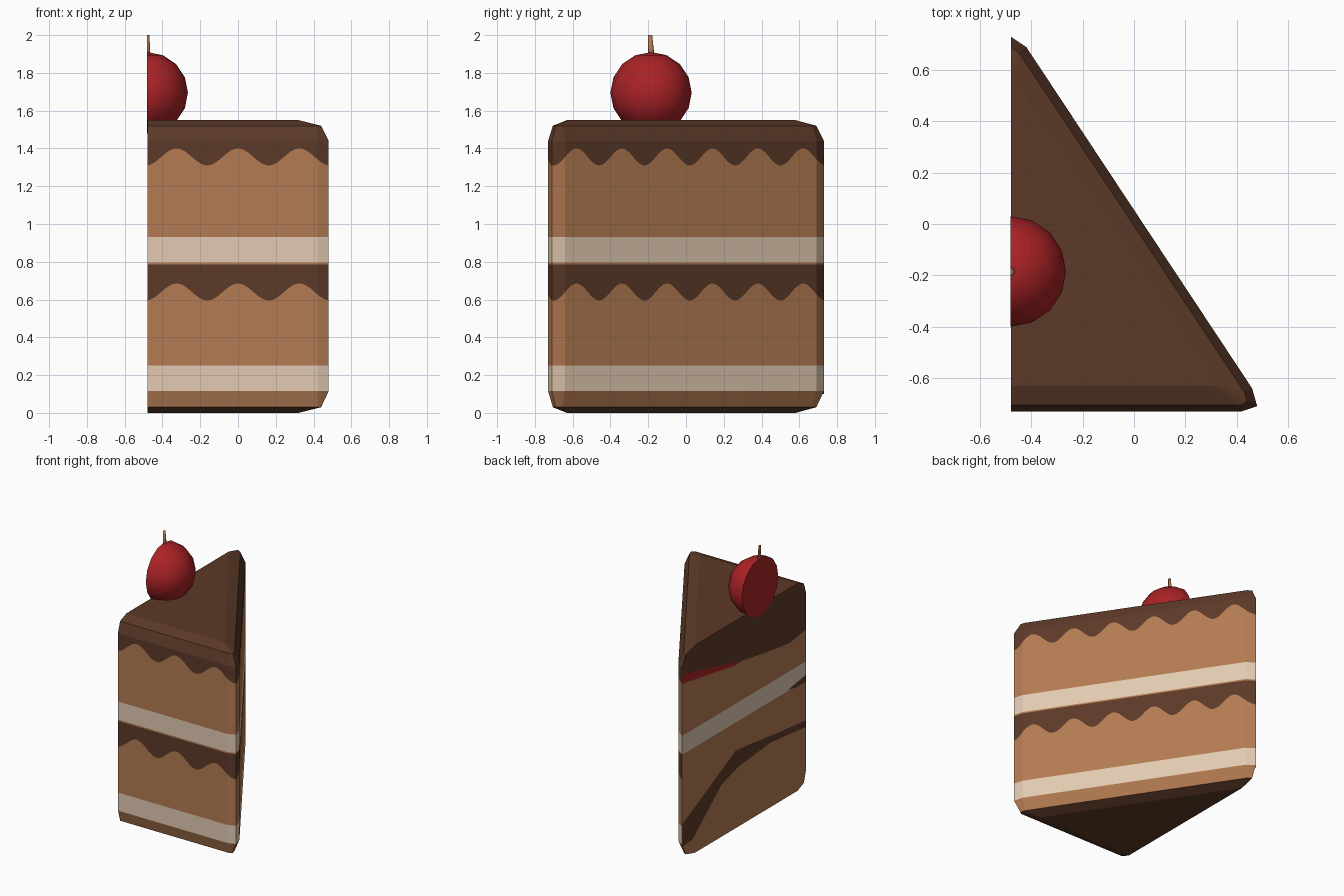
import bpy, bmesh, math
from mathutils import Vector, Matrix

if "Cube" in bpy.data.objects:
    bpy.data.objects.remove(bpy.data.objects["Cube"])


def material(name, rgb):
    m = bpy.data.materials.new(name)
    lin = [((c / 255 + 0.055) / 1.055) ** 2.4 for c in rgb]
    m.diffuse_color = (*lin, 1)
    m.use_nodes = True
    m.node_tree.nodes["Principled BSDF"].inputs["Base Color"].default_value = m.diffuse_color
    return m


SPONGE = material("sponge tan", (180, 123, 82))
CREAM = material("cream", (226, 202, 178))
ICING = material("chocolate icing", (92, 58, 40))
RED = material("cherry red", (170, 34, 38))
CUT = -0.48  # plane of the flat cut side


def finish(name, bm, mats):
    me = bpy.data.meshes.new(name)
    bm.to_mesh(me)
    bm.free()
    for m in mats:
        me.materials.append(m)
    ob = bpy.data.objects.new(name, me)
    bpy.context.collection.objects.link(ob)
    return ob


# Outlines seen from above: straight sides, bevel step, flat top
OUTER = [(CUT, -.73), (.42, -.73), (.48, -.71), (.46, -.64), (-.42, .69), (CUT, .73)]
MID = [(CUT, -.705), (.42, -.705), (.44, -.69), (.43, -.655), (-.45, .67), (CUT, .69)]
FLAT = [(CUT, -.63), (.31, -.63), (.32, -.625), (.315, -.61), (-.47, .57), (CUT, .58)]
STEPS = [72, 4, 4, 110, 5]


def sample(ring):
    pts = []
    for i, n in enumerate(STEPS):
        a, b = Vector(ring[i]), Vector(ring[i + 1])
        pts += [a.lerp(b, k / n) for k in range(n)]
    return pts + [Vector(ring[-1])]


outer = sample(OUTER)


# Scalloped lower edge of the icing
def wave(i):
    p = outer[i]
    if i <= STEPS[0] + STEPS[1]:
        return 0.045 * math.cos(2 * math.pi * p.x / 0.325)
    return 0.045 * math.cos(2 * math.pi * (p.y - 0.14) / 0.24)


# Rows: outline, height, wavy?, colour of the band above (0 sponge, 1 cream, 2 icing)
ROWS = [(FLAT, 0, 0, 2), (MID, .03, 0, 0), (OUTER, .115, 0, 1), (OUTER, .25, 0, 0),
        (OUTER, .64, 1, 2), (OUTER, .785, 0, 0), (OUTER, .795, 0, 1), (OUTER, .93, 0, 0),
        (OUTER, 1.355, 1, 2), (OUTER, 1.44, 0, 2), (MID, 1.52, 0, 2), (FLAT, 1.55, 0, 2)]

# Cake slice
bm = bmesh.new()
grid = []
for ring, z, wavy, _ in ROWS:
    grid.append([bm.verts.new((p.x, p.y, z + (wave(i) if wavy else 0)))
                 for i, p in enumerate(sample(ring))])
for r in range(len(ROWS) - 1):
    lo, hi = grid[r], grid[r + 1]
    for i in range(len(lo) - 1):
        f = bm.faces.new((lo[i], lo[i + 1], hi[i + 1], hi[i]))
        f.material_index = ROWS[r][3]
bm.faces.new(grid[-1]).material_index = 2
bm.faces.new(grid[0][::-1]).material_index = 2
bm.faces.new([row[0] for row in grid[::-1]] + [row[-1] for row in grid])
bmesh.ops.recalc_face_normals(bm, faces=bm.faces)
finish("cake_slice", bm, [SPONGE, CREAM, ICING])


# Streaks of colour on the cut side
def plate(name, pts, x, mat):
    bm = bmesh.new()
    f = bm.faces.new([bm.verts.new((x, y, z)) for y, z in pts])
    f.normal_update()
    if f.normal.x > 0:
        f.normal_flip()
    bmesh.ops.triangulate(bm, faces=bm.faces)
    finish(name, bm, [mat])


plate("cut_side_icing", [(-.73, 1.17), (-.73, 1.44), (-.705, 1.52), (-.63, 1.55), (.58, 1.55),
      (.69, 1.52), (.73, 1.44), (.73, 1.39), (.02, 1.22), (-.3, 1.17), (-.55, 1.14)],
      CUT - .001, ICING)
plate("cut_side_cherry_streak", [(.73, 1.39), (.02, 1.22), (.12, 1.22), (.73, 1.32)],
      CUT - .001, RED)
plate("cut_side_cream", [(.73, .79), (.73, .93), (-.73, .93), (-.73, .79)], CUT - .001, CREAM)
plate("cut_side_notch", [(-.52, .80), (-.73, .83), (-.73, .78), (-.6, .78)],
      CUT - .002, ICING)
plate("cut_side_lower_icing", [(.73, .10), (.73, .27), (.1, .58), (-.1, .56), (-.37, .526),
      (-.66, .497), (-.73, .49), (-.73, .44), (-.31, .483), (.01, .453), (.1, .44),
      (.27, .387), (.61, .11)], CUT - .001, ICING)


# Cut a solid flat along the cut side and close it
def halve(bm, x):
    bmesh.ops.bisect_plane(bm, geom=bm.verts[:] + bm.edges[:] + bm.faces[:],
                           plane_co=(x, 0, 0), plane_no=(1, 0, 0), clear_inner=True)
    bmesh.ops.holes_fill(bm, edges=[e for e in bm.edges if e.is_boundary], sides=0)
    bmesh.ops.recalc_face_normals(bm, faces=bm.faces)
    for f in bm.faces:
        f.smooth = abs(f.normal.x) < 0.999
    for e in bm.edges:
        if any(not f.smooth for f in e.link_faces):
            e.smooth = False


# Half cherry
bm = bmesh.new()
bmesh.ops.create_uvsphere(bm, u_segments=16, v_segments=8, radius=0.215,
                          matrix=Matrix.Translation((CUT, -.185, 1.695)))
halve(bm, CUT - .002)
finish("cherry", bm, [RED])

# Half stem, leaning slightly
bm = bmesh.new()
bmesh.ops.create_cone(bm, cap_ends=True, segments=8, radius1=0.018, radius2=0.011, depth=0.14,
                      matrix=Matrix.Translation((CUT, -.182, 1.93)))
for v in bm.verts:
    if v.co.z > 1.95:
        v.co.y -= 0.008
halve(bm, CUT - .001)
finish("cherry_stem", bm, [SPONGE])
